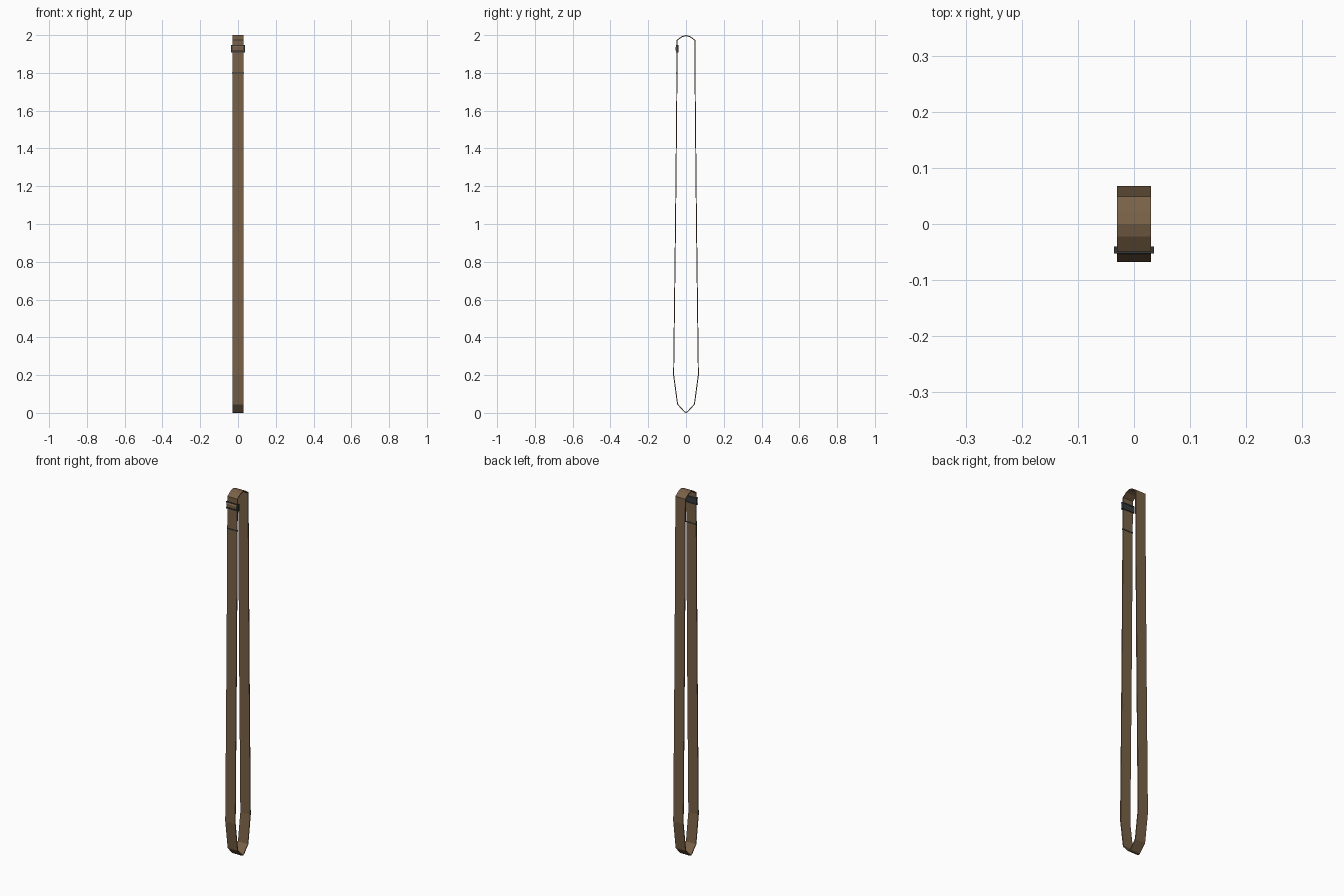
import bpy, bmesh
from mathutils import Vector

if "Cube" in bpy.data.objects:
    bpy.data.objects.remove(bpy.data.objects["Cube"])


def material(name, rgb):
    m = bpy.data.materials.new(name)
    m.diffuse_color = (*rgb, 1)
    m.use_nodes = True
    m.node_tree.nodes["Principled BSDF"].inputs["Base Color"].default_value = m.diffuse_color
    return m


brown = material("brown webbing", (0.19, 0.118, 0.062))
dark = material("dark metal", (0.035, 0.04, 0.043))


def finish(bm, name, mat):
    bmesh.ops.recalc_face_normals(bm, faces=bm.faces)
    me = bpy.data.meshes.new(name)
    bm.to_mesh(me)
    bm.free()
    me.materials.append(mat)
    ob = bpy.data.objects.new(name, me)
    bpy.context.collection.objects.link(ob)
    return ob


def box(name, mat, lo, hi):
    bm = bmesh.new()
    bmesh.ops.create_cube(bm, size=1)
    for v in bm.verts:
        v.co = [l + (c + 0.5) * (h - l) for c, l, h in zip(v.co, lo, hi)]
    return finish(bm, name, mat)


def ribbon(name, mat, path, half, thick):
    """Closed band: (y, z) loop, offset inward by thick, width along x."""
    n = len(path)
    pts = [Vector(p) for p in path]
    inner = []
    for i, p in enumerate(pts):
        a = (p - pts[i - 1]).normalized()
        b = (pts[(i + 1) % n] - p).normalized()
        t = (a + b).normalized()
        inner.append(p + Vector((t.y, -t.x)) * thick / max(t.dot(a), 0.5))
    bm = bmesh.new()
    rings = [[bm.verts.new((x, q.x, q.y)) for q in line]
             for x, line in ((-half, pts), (half, pts), (half, inner), (-half, inner))]
    for k in range(4):
        r, s = rings[k], rings[(k + 1) % 4]
        for i in range(n):
            j = (i + 1) % n
            bm.faces.new((r[i], r[j], s[j], s[i]))
    return finish(bm, name, mat)


# strap loop, clockwise in the side view
right = [(0.022, 1.994), (0.049, 1.975), (0.052, 1.6), (0.058, 1.0),
         (0.068, 0.2), (0.047, 0.045), (0.010, 0.004)]
left = [(-y, z) for y, z in reversed(right)]
# slight bulge where the strap passes over the buckle
bulge = [(-0.0505, 1.8), (-0.0495, 1.912), (-0.055, 1.921), (-0.055, 1.936), (-0.049, 1.945)]
loop = [(0, 2.0)] + right + [(0, 0)] + left[:5] + bulge + left[5:]
ribbon("strap", brown, loop, 0.03, 0.005)

# buckle: back plate, rails above and below, end posts
box("buckle_plate", dark, (-0.032, -0.048, 1.912), (0.032, -0.042, 1.945))
for z in (1.909, 1.942):
    box("buckle_rail", dark, (-0.036, -0.053, z), (0.036, -0.040, z + 0.005))
for x in (-0.036, 0.031):
    box("buckle_post", dark, (x, -0.050, 1.909), (x + 0.005, -0.040, 1.947))

# dark stitched band below the buckle
box("stitch_band", dark, (-0.031, -0.052, 1.797), (0.031, -0.044, 1.803))
